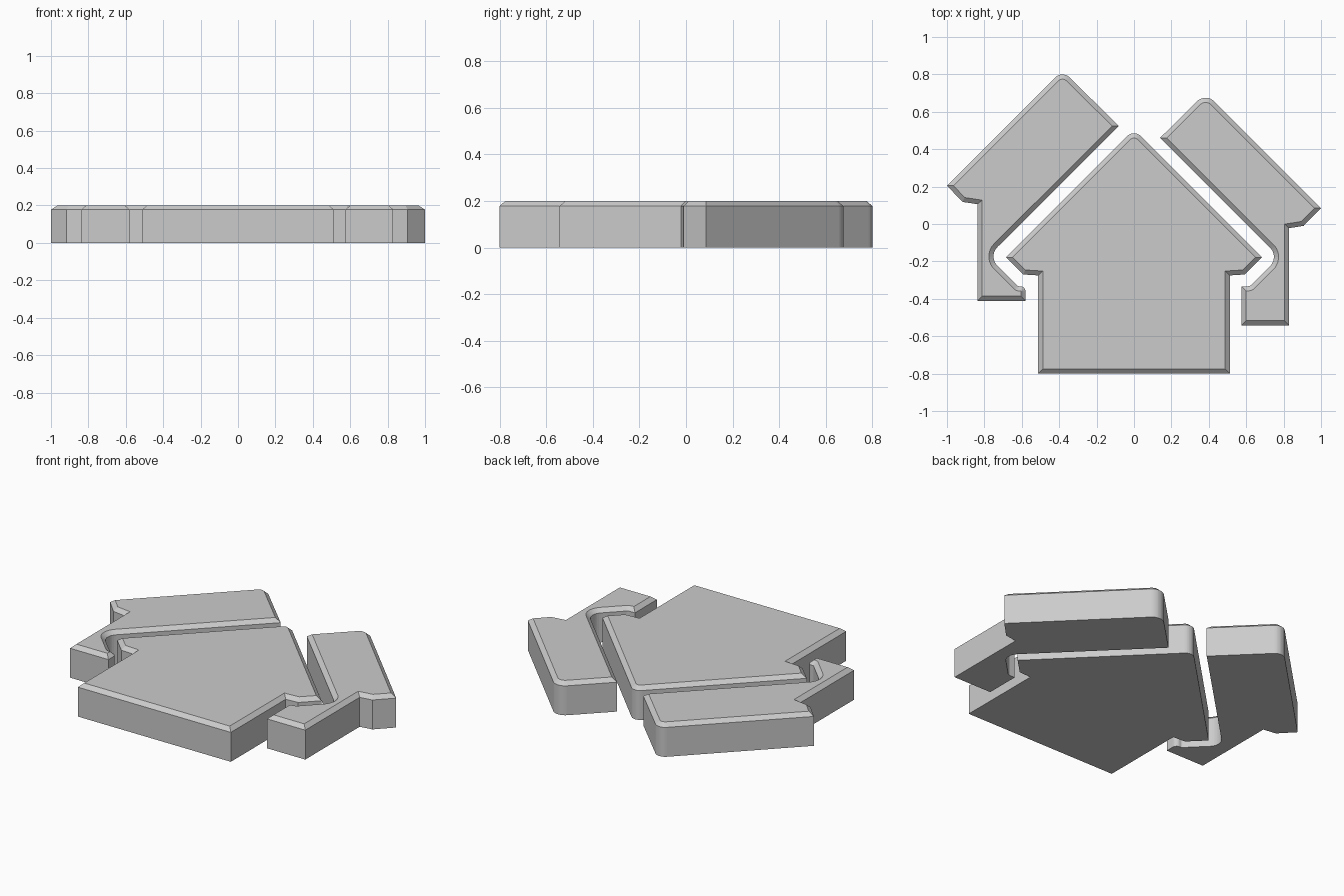
import bpy, bmesh, math
from mathutils import Vector

if "Cube" in bpy.data.objects:
    bpy.data.objects.remove(bpy.data.objects["Cube"])

HEIGHT, SHOULDER, INSET = 0.2, 0.178, 0.025


def fillet(points, steps=10):
    """Outline from (x, y) or (x, y, radius) corners, with rounded corners."""
    out = []
    n = len(points)
    for i, p in enumerate(points):
        v = Vector(p[:2])
        if len(p) == 2:
            out.append(v)
            continue
        a = (Vector(points[i - 1][:2]) - v).normalized()
        b = (Vector(points[(i + 1) % n][:2]) - v).normalized()
        half = a.angle(b) / 2
        r = p[2]
        centre = v + (a + b).normalized() * (r / math.sin(half))
        t = r / math.tan(half)
        s, e = v + a * t - centre, v + b * t - centre
        sweep = s.angle(e)
        for k in range(steps + 1):
            f = k / steps
            d = (s * math.sin((1 - f) * sweep) + e * math.sin(f * sweep)) / math.sin(sweep)
            out.append(centre + d)
    return out


def inset(loop, d):
    """Mitred inward offset of a counter-clockwise loop."""
    out = []
    n = len(loop)
    for i, v in enumerate(loop):
        e1 = (v - loop[i - 1]).normalized()
        e2 = (loop[(i + 1) % n] - v).normalized()
        n1, n2 = Vector((-e1.y, e1.x)), Vector((-e2.y, e2.x))
        out.append(v + (n1 + n2) * (d / (1 + n1.dot(n2))))
    return out


def plate(name, points):
    """Extruded outline with a chamfered top rim."""
    base = fillet(points)
    top = inset(base, INSET)
    bm = bmesh.new()
    rings = [[bm.verts.new((p.x, p.y, z)) for p in loop]
             for loop, z in ((base, 0), (base, SHOULDER), (top, HEIGHT))]
    n = len(base)
    for lo, hi in zip(rings, rings[1:]):
        for i in range(n):
            j = (i + 1) % n
            bm.faces.new((lo[i], lo[j], hi[j], hi[i]))
    bm.faces.new(rings[0][::-1])
    bm.faces.new(rings[-1])
    mesh = bpy.data.meshes.new(name)
    bm.to_mesh(mesh)
    bm.free()
    obj = bpy.data.objects.new(name, mesh)
    bpy.context.collection.objects.link(obj)
    return obj


# Front house: mirrored half outline around the rounded ridge
half = [(0.512, -0.8), (0.512, -0.275), (0.592, -0.27), (0.684, -0.178)]
plate("front_house", half + [(0, 0.506, 0.05)] + [(-x, y) for x, y in reversed(half)])

# House behind on the right, with a hooked gap around the front eave
plate("right_house", [
    (0.575, -0.542), (0.83, -0.542), (0.83, -0.022), (0.907, -0.01), (1.0, 0.085),
    (0.383, 0.702, 0.066), (0.139, 0.460), (0.777, -0.176, 0.07),
    (0.62, -0.333, 0.03), (0.575, -0.333)])

# House behind on the left, slightly higher
plate("left_house", [
    (-0.837, -0.411), (-0.58, -0.411), (-0.58, -0.333, 0.028), (-0.62, -0.333, 0.015),
    (-0.78, -0.173, 0.07), (-0.081, 0.524), (-0.383, 0.822, 0.055), (-1.0, 0.205),
    (-0.917, 0.118), (-0.837, 0.106)])
